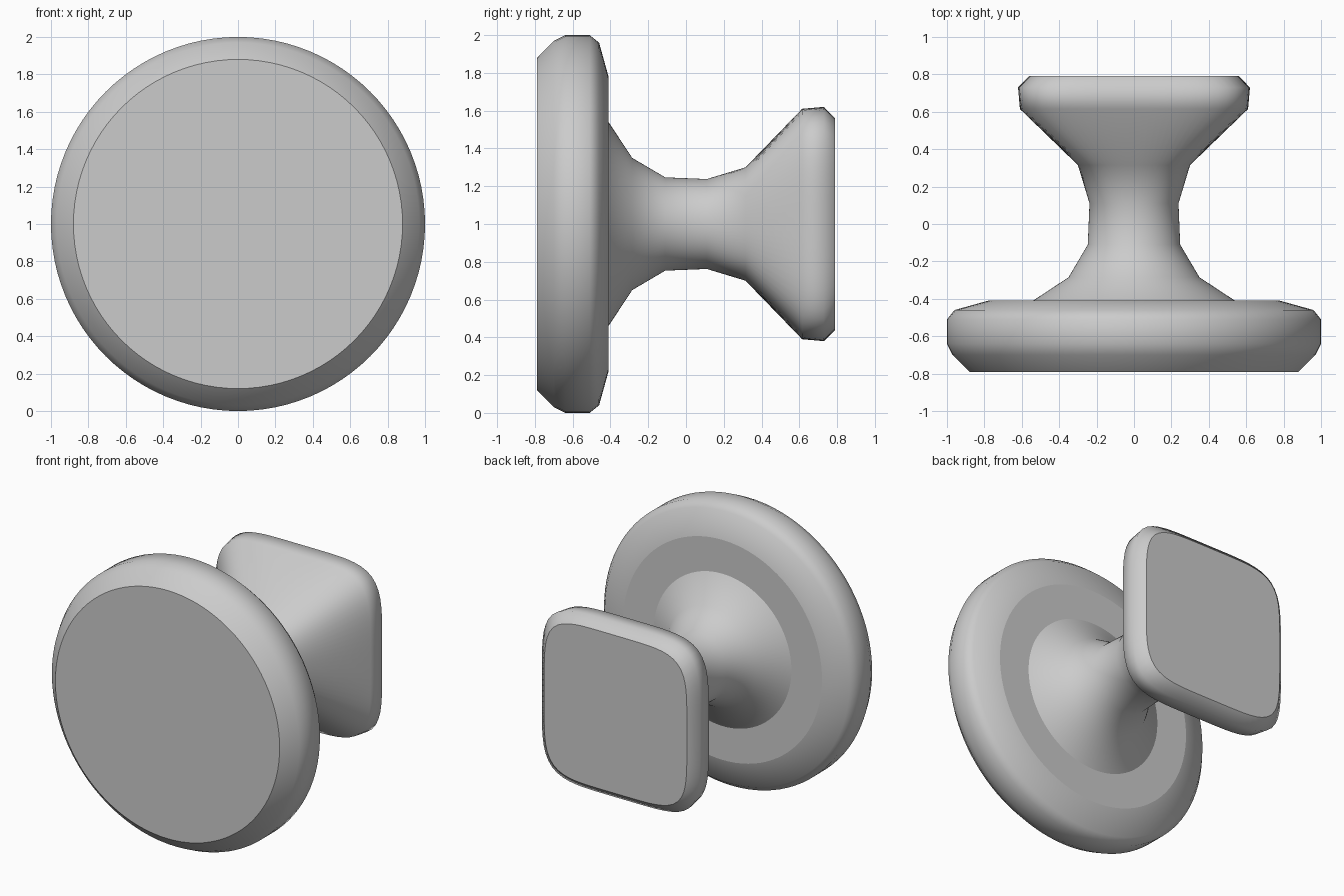
import bpy, bmesh
from math import cos, sin, pi

if "Cube" in bpy.data.objects:
    bpy.data.objects.remove(bpy.data.objects["Cube"])

SEG = 96
# Cross-sections along y: (y, half width, squareness exponent; 2 = circle)
SECTIONS = [
    # round front disc
    (-0.79, 0.88, 2), (-0.70, 0.97, 2), (-0.64, 1.00, 2), (-0.51, 1.00, 2),
    (-0.46, 0.96, 2), (-0.41, 0.78, 2),
    # waisted neck
    (-0.41, 0.54, 2), (-0.285, 0.35, 2), (-0.11, 0.247, 2), (0.11, 0.238, 2),
    (0.315, 0.30, 2.6),
    # rounded square back plate
    (0.615, 0.61, 4.8), (0.73, 0.62, 5), (0.79, 0.56, 5),
]


def ring(bm, y, half, n):
    verts = []
    for i in range(SEG):
        a = 2 * pi * i / SEG
        c, s = cos(a), sin(a)
        r = half / (abs(c) ** n + abs(s) ** n) ** (1 / n)
        verts.append(bm.verts.new((r * c, y, 1 + r * s)))
    return verts


bm = bmesh.new()
rings = [ring(bm, *sec) for sec in SECTIONS]

# Skin between sections; the flat shoulder behind the disc stays flat shaded
for k, (a, b) in enumerate(zip(rings, rings[1:])):
    flat = SECTIONS[k][0] == SECTIONS[k + 1][0]
    for i in range(SEG):
        j = (i + 1) % SEG
        bm.faces.new((a[i], a[j], b[j], b[i])).smooth = not flat

# Flat end caps
bm.faces.new(rings[0])
bm.faces.new(rings[-1])
bmesh.ops.recalc_face_normals(bm, faces=bm.faces[:])

mesh = bpy.data.meshes.new("knob")
bm.to_mesh(mesh)
bm.free()
knob = bpy.data.objects.new("knob", mesh)
bpy.context.collection.objects.link(knob)
